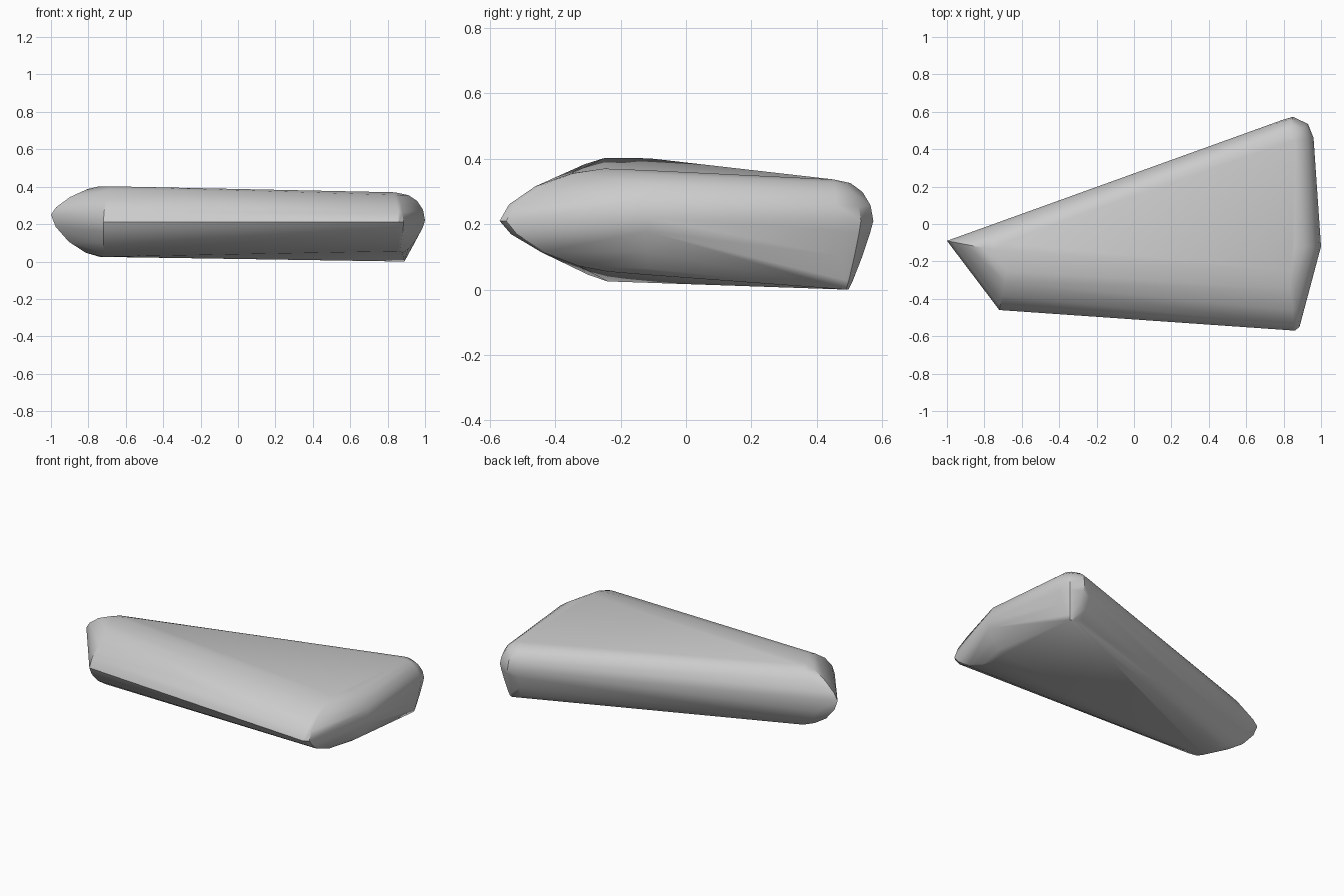
import bpy, bmesh
from math import sin, cos, pi, radians
from mathutils import Vector

cube = bpy.data.objects.get("Cube")
if cube:
    bpy.data.objects.remove(cube, do_unlink=True)

# Single stone grey
stone = bpy.data.materials.new("stone_grey")
stone.use_nodes = True
grey = (0.6, 0.6, 0.6, 1)
stone.diffuse_color = grey
stone.node_tree.nodes["Principled BSDF"].inputs["Base Color"].default_value = grey


def rim_arc(top, outer, bottom, upper=1.2, lower=1.4, steps=8):
    """Rounded edge section through a top, an outermost and a bottom point.
    Larger upper / lower exponents flatten that half of the curve."""
    top, outer, bottom = Vector(top), Vector(outer), Vector(bottom)
    points = []
    for end, power in ((top, upper), (bottom, lower)):
        # Quarter curve from the rim to the flat face
        base = Vector((end.x, end.y, outer.z))
        rise = Vector((0, 0, end.z - outer.z))
        for i in range(steps // 2 + 1):
            a = i / (steps // 2) * pi / 2
            points.append(base + rise * max(sin(a), 0) ** power
                          + (outer - base) * max(cos(a), 0) ** power)
    return points


# Rounded rim sections around the wedge-shaped outline
sections = [
    # Pointed left end
    rim_arc((-.74, -.14, .402), (-1, -.09, .25), (-.74, -.14, .025), 1.4, 1.3),
    # Left end of the long back edge
    rim_arc((-.7, -.1, .4), (-.89, -.055, .23), (-.7, -.09, .025), 1.1, 1.1),
    # Front left corner
    rim_arc((-.68, -.25, .402), (-.72, -.46, .21), (-.72, -.24, .025), 1.3, 1.4),
    # Front right corner
    rim_arc((.82, -.25, .37), (.86, -.57, .21), (.86, -.24, .055)),
    rim_arc((.84, -.25, .37), (.885, -.55, .21), (.86, -.24, .055)),
    # Widest part of the right end
    rim_arc((.86, -.12, .365), (1, -.12, .22), (.88, -.12, .045), 1, 1.5),
    # Back right corner
    rim_arc((.86, .45, .337), (.96, .46, .22), (.89, .49, 0), 1.1, 1.8),
    rim_arc((.85, .46, .335), (.93, .535, .21), (.89, .49, 0), 1.1, 1.8),
    rim_arc((.82, .46, .335), (.85, .573, .21), (.87, .497, 0), 1, 1.8),
    rim_arc((.8, .45, .337), (.79, .555, .21), (.82, .475, .002), 1, 1.5),
]

# Wrap the sections in a convex skin
bm = bmesh.new()
for section in sections:
    for point in section:
        bm.verts.new(point)
bmesh.ops.remove_doubles(bm, verts=bm.verts[:], dist=0.004)
bmesh.ops.convex_hull(bm, input=bm.verts[:])
loose = [v for v in bm.verts if not v.link_faces]
bmesh.ops.delete(bm, geom=loose, context='VERTS')
bmesh.ops.dissolve_limit(bm, angle_limit=radians(1),
                         verts=bm.verts[:], edges=bm.edges[:])
bmesh.ops.recalc_face_normals(bm, faces=bm.faces[:])

mesh = bpy.data.meshes.new("stone_slab")
bm.to_mesh(mesh)
bm.free()
mesh.materials.append(stone)
slab = bpy.data.objects.new("stone_slab", mesh)
bpy.context.collection.objects.link(slab)

# Soft rounded rim, crisp at the pointed corners
bpy.ops.object.select_all(action='DESELECT')
slab.select_set(True)
bpy.context.view_layer.objects.active = slab
bpy.ops.object.shade_smooth_by_angle(angle=radians(35))
